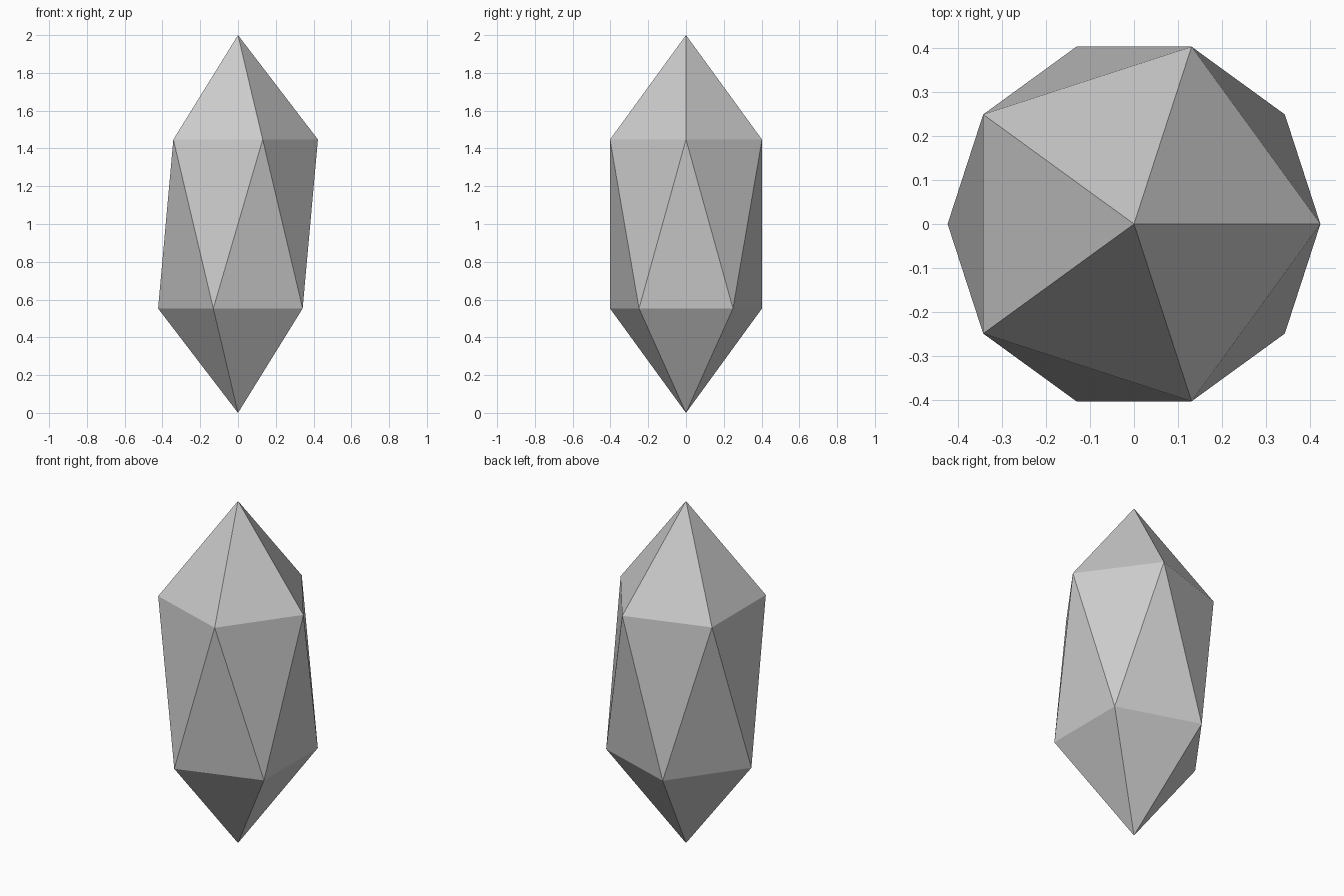
import bpy

if "Cube" in bpy.data.objects:
    bpy.data.objects.remove(bpy.data.objects["Cube"])

# Crystal: a stretched icosahedron standing on its lower tip
bpy.ops.mesh.primitive_ico_sphere_add(subdivisions=1, radius=1, location=(0, 0, 1))
crystal = bpy.context.object
crystal.name = "crystal"
crystal.scale = (0.473, 0.473, 1.0)
bpy.ops.object.transform_apply(location=False, rotation=False, scale=True)
bpy.ops.object.shade_flat()
